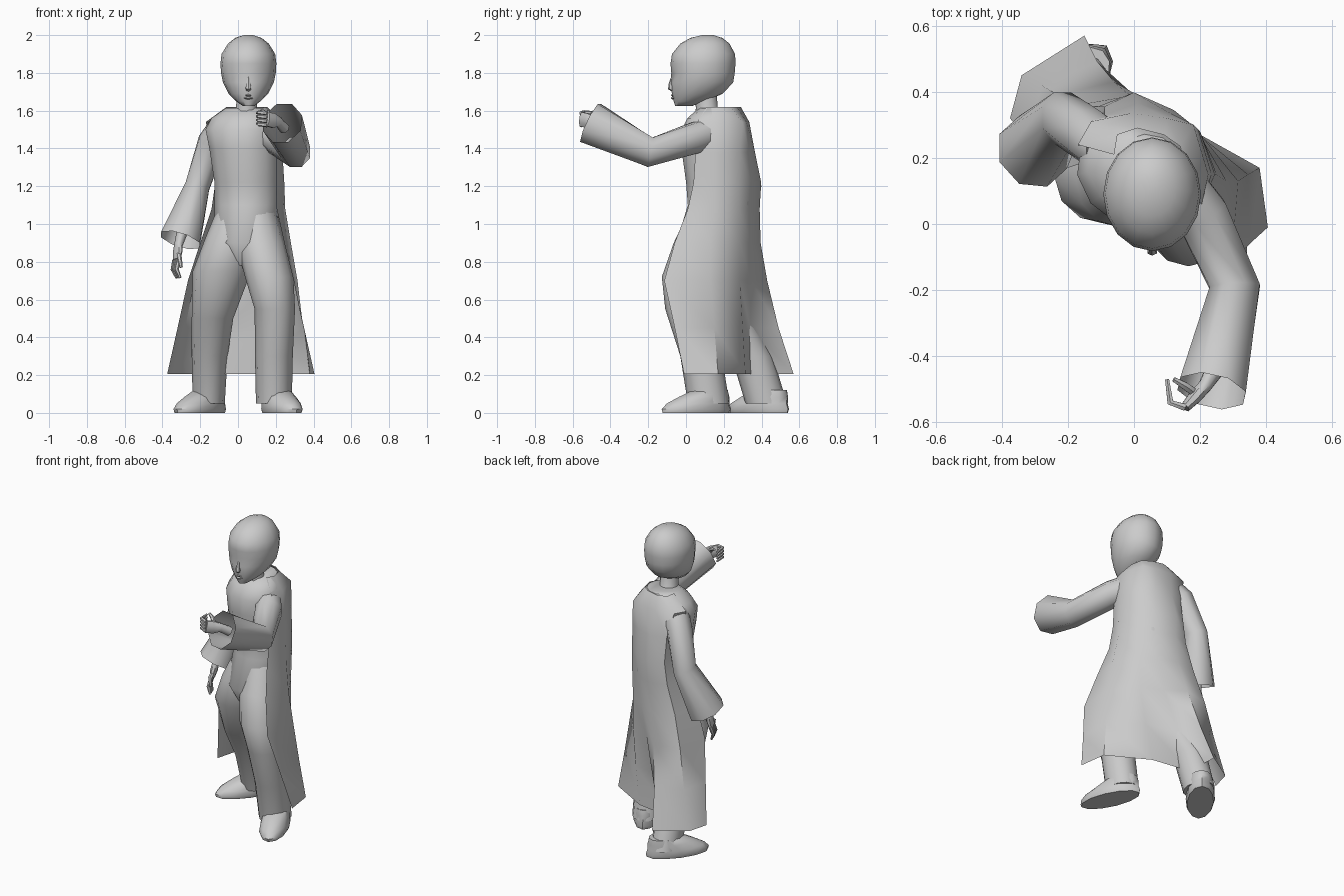
import bpy, bmesh, math
from mathutils import Vector as V


def finish(name, bm, angle=50):
    bmesh.ops.recalc_face_normals(bm, faces=bm.faces)
    me = bpy.data.meshes.new(name)
    bm.to_mesh(me)
    bm.free()
    ob = bpy.data.objects.new(name, me)
    bpy.context.collection.objects.link(ob)
    bpy.ops.object.select_all(action='DESELECT')
    ob.select_set(True)
    bpy.context.view_layer.objects.active = ob
    bpy.ops.object.shade_smooth_by_angle(angle=math.radians(angle))
    return ob


def loft(name, rings, closed=True, caps=(True, True), angle=50):
    """Skin a list of equally long point rows."""
    bm = bmesh.new()
    rows = [[bm.verts.new(p) for p in r] for r in rings]
    n = len(rows[0])
    for a, b in zip(rows, rows[1:]):
        for i in range(n if closed else n - 1):
            j = (i + 1) % n
            bm.faces.new((a[i], a[j], b[j], b[i]))
    if closed and caps[0]:
        bm.faces.new(rows[0])
    if closed and caps[1]:
        bm.faces.new(rows[-1])
    return finish(name, bm, angle)


def ring(z, cx, cy, rx, ry, rot=0, n=12):
    """Horizontal ellipse, turned by rot degrees."""
    c, s = math.cos(math.radians(rot)), math.sin(math.radians(rot))
    pts = []
    for i in range(n):
        t = 2 * math.pi * i / n
        x, y = rx * math.cos(t), ry * math.sin(t)
        pts.append((cx + x * c - y * s, cy + x * s + y * c, z))
    return pts


def tube(name, path, n=8, ref=(0, 0, 1), caps=(True, True)):
    """Tube through (point, radius across, radius along ref)."""
    pts = [V(p[0]) for p in path]
    rings = []
    for k, (p, ra, rb) in enumerate(path):
        d = (pts[min(k + 1, len(pts) - 1)] - pts[max(k - 1, 0)]).normalized()
        u = d.cross(V(ref)).normalized()
        w = u.cross(d)
        rings.append([pts[k] + u * ra * math.cos(t) + w * rb * math.sin(t)
                      for t in (2 * math.pi * (i + .5) / n for i in range(n))])
    return loft(name, rings, caps=caps)


# Torso with hips, twisted so the left shoulder leads
T = -25
loft("torso", [ring(*r) for r in (
    (0.78, 0.03, 0.09, 0.06, 0.07, T), (0.90, 0.04, 0.11, 0.165, 0.16, T),
    (1.10, 0.05, 0.18, 0.175, 0.17, T), (1.22, 0.05, 0.175, 0.175, 0.175, T),
    (1.40, 0.035, 0.155, 0.19, 0.178, T), (1.50, 0.02, 0.15, 0.20, 0.165, T),
    (1.56, 0.03, 0.155, 0.18, 0.14, T), (1.615, 0.045, 0.17, 0.11, 0.10, T))])

# Long coat: one sheet from the collar to the hem, open at the front
COAT = (
    (1.62, (.13, .11), (.155, .16), (.14, .235), (.09, .27), (.01, .29), (-.05, .27), (-.06, .21)),
    (1.54, (.205, .06), (.225, .15), (.18, .30), (.10, .32), (-.01, .335), (-.13, .31), (-.17, .24)),
    (1.38, (.20, .05), (.235, .15), (.195, .285), (.11, .335), (.01, .365), (-.09, .33), (-.14, .22)),
    (1.22, (.20, .04), (.245, .15), (.20, .28), (.12, .345), (.0, .398), (-.09, .355), (-.12, .20)),
    (1.08, (.205, .01), (.25, .15), (.20, .28), (.11, .34), (.0, .39), (-.11, .355), (-.14, .19)),
    (.90, (.245, -.06), (.28, .13), (.19, .285), (.09, .345), (-.02, .395), (-.17, .36), (-.20, .17)),
    (.70, (.295, -.115), (.315, .13), (.19, .285), (.05, .345), (-.06, .43), (-.23, .39), (-.265, .18)),
    (.45, (.35, -.06), (.345, .15), (.16, .30), (-.07, .34), (-.11, .49), (-.28, .42), (-.32, .25)),
    (.205, (.405, -.01), (.38, .17), (.12, .315), (-.14, .355), (-.15, .57), (-.34, .45), (-.375, .32)),
)
loft("coat", [[(x, y, row[0]) for x, y in row[1:]] for row in COAT], closed=False)

# Trouser legs: left one forward, right one trailing
loft("left_leg", [ring(*r) for r in (
    (0.05, .19, .12, .095, .11), (0.30, .19, .08, .10, .11),
    (0.55, .195, .005, .107, .115), (0.72, .165, .0, .128, .128),
    (0.90, .12, .07, .13, .135), (1.08, .09, .15, .11, .13))])
loft("right_leg", [ring(*r) for r in (
    (0.05, -.155, .425, .085, .11), (0.30, -.15, .35, .095, .11),
    (0.50, -.135, .24, .11, .12), (0.75, -.085, .14, .155, .14),
    (0.92, -.04, .13, .135, .14), (1.08, -.01, .17, .10, .12))])


# Shoes
def shoe(name, heel, toe):
    h, t = V(heel), V(toe)
    d = (t - h).normalized()
    m, rot = (h + t) / 2, math.degrees(math.atan2(d.y, d.x))
    rings = []
    for z, back, hl, hw in ((0, 0, .195, .08), (.02, 0, .20, .088), (.05, .01, .18, .086),
                            (.085, .045, .145, .08), (.12, .08, .10, .07)):
        c = m - d * back
        rings.append(ring(z, c.x, c.y, hl, hw, rot))
    loft(name, rings)


shoe("left_shoe", (.155, .235), (.31, -.125))
shoe("right_shoe", (-.09, .53), (-.315, .23))

# Sleeves flaring to open cuffs
tube("left_sleeve", [((.10, .17, 1.50), .08, .08), ((.205, .03, 1.45), .085, .085),
                     ((.305, -.19, 1.38), .082, .085), ((.235, -.505, 1.535), .11, .12)],
     caps=(True, False))
tube("right_sleeve", [((-.08, .23, 1.50), .08, .085), ((-.14, .27, 1.43), .085, .078),
                      ((-.215, .32, 1.20), .085, .07), ((-.305, .22, .915), .118, .115)],
     ref=(1, 0, 0), caps=(True, False))


# Hands: forearm and palm, four fingers and a thumb
def hand(side, arm, wrist, knuckle, bend, tip, spread, thumb):
    w, k, s = V(wrist), V(knuckle), V(spread)
    tube(side + "_palm", [(arm, .03, .03), (w, .022, .028), ((w + k) / 2, .022, .042),
                          (k, .016, .04)], ref=spread)
    for i in range(4):
        o = s * (.021 * (i - 1.5))
        tube(f"{side}_finger_{i + 1}", [(k + o, .012, .012), (V(bend) + o, .011, .011),
                                        (V(tip) + o * .9, .007, .007)], n=6, ref=spread)
    tube(side + "_thumb", [((w * .6 + k * .4), .014, .014), (thumb[0], .013, .013),
                           (thumb[1], .008, .008)], n=6, ref=spread)


hand("right", (-.295, .24, .96), (-.315, .215, .89), (-.325, .195, .81), (-.335, .18, .76),
     (-.315, .17, .715), (.35, -.93, 0), ((-.31, .15, .82), (-.30, .14, .77)))
hand("left", (.245, -.44, 1.505), (.215, -.49, 1.54), (.155, -.555, 1.555), (.11, -.54, 1.56),
     (.10, -.47, 1.56), (0, 0, 1), ((.155, -.49, 1.59), (.12, -.47, 1.60)))

# Neck and head
loft("neck", [ring(1.56, .045, .13, .075, .08), ring(1.62, .045, .11, .055, .058),
              ring(1.72, .05, .10, .055, .06)])
HX = .055
head = [ring(z, HX, cy, rx, ry, 0, 16) for z, cy, rx, ry in (
    (1.625, -.012, .03, .045), (1.65, .02, .065, .085), (1.69, .06, .105, .135),
    (1.75, .085, .135, .165), (1.80, .09, .145, .168), (1.85, .09, .148, .172),
    (1.90, .093, .142, .167), (1.955, .10, .108, .13), (1.985, .108, .07, .085),
    (2.0, .115, .025, .03))]
for i in (11, 13):  # eye sockets
    x, y, z = head[4][i]
    head[4][i] = (x, y + .012, z)
loft("head", head, angle=60)

# Nose and lips
tube("nose", [((HX, -.066, 1.79), .006, .008), ((HX, -.079, 1.745), .012, .012),
              ((HX, -.082, 1.72), .017, .015), ((HX, -.062, 1.705), .012, .01)],
     n=6, ref=(0, 1, 0))
for nm, z in (("upper_lip", 1.682), ("lower_lip", 1.667)):
    tube(nm, [((HX - .032, -.05, z), .004, .008), ((HX, -.066, z), .009, .014),
              ((HX + .032, -.05, z), .004, .008)], n=6, ref=(0, 1, 0))
